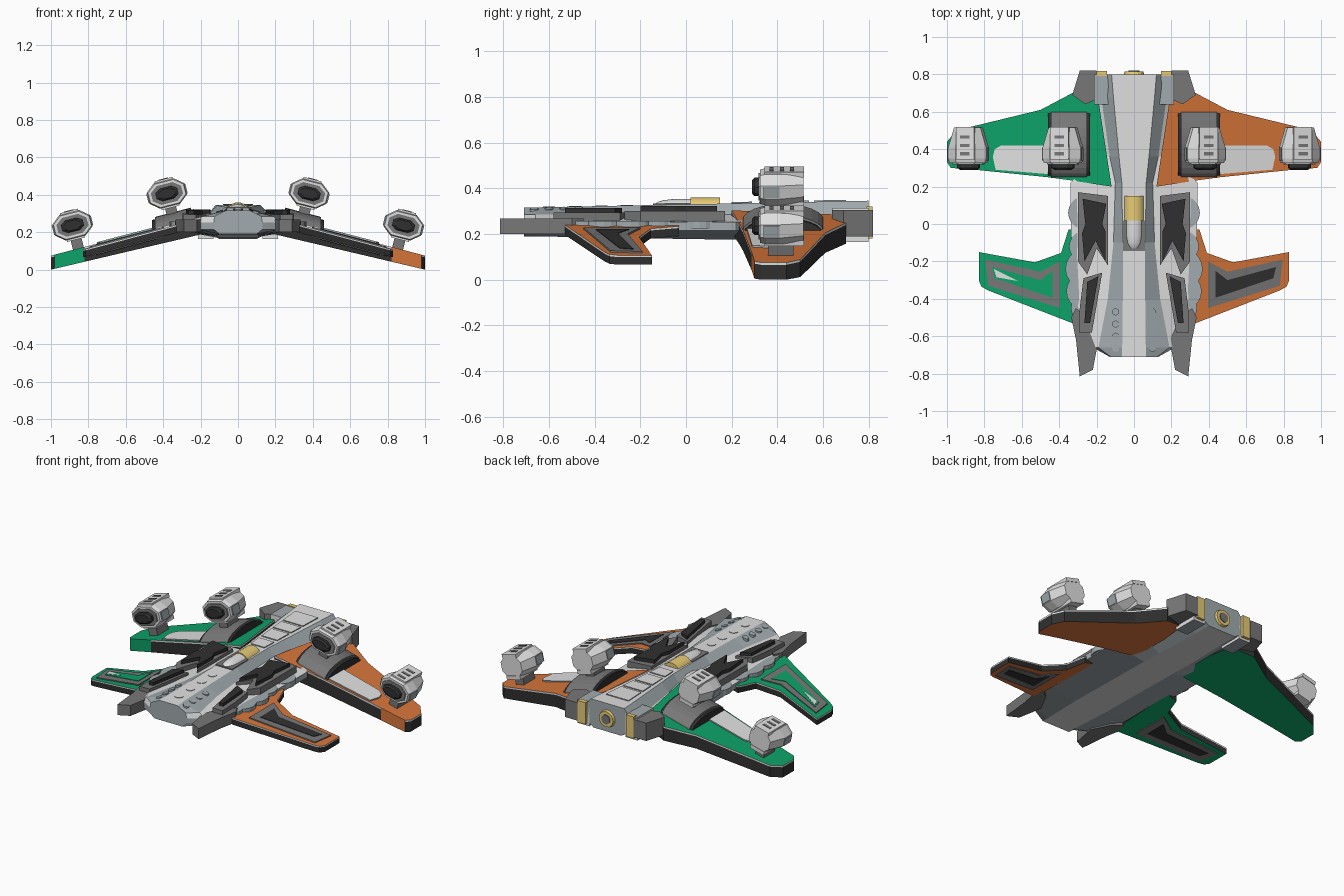
import bpy, bmesh, math
from mathutils import Matrix, Vector

if "Cube" in bpy.data.objects:
    bpy.data.objects.remove(bpy.data.objects["Cube"])

COL = {"light_grey": (.74, .75, .74), "blue_grey": (.36, .41, .43), "dark_grey": (.185, .185, .187),
       "black": (.03, .03, .031), "green": (.004, .36, .14), "orange": (.68, .18, .043),
       "yellow": (.80, .60, .18)}
MATS = {}
for k, c in COL.items():
    MATS[k] = bpy.data.materials.new(k)
    MATS[k].diffuse_color = (*c, 1)


def build(name, verts, faces, mats, M=None, smooth=False):
    """Mesh object from points, faces and one colour name per face."""
    bm = bmesh.new()
    vs = [bm.verts.new(M @ Vector(v) if M else v) for v in verts]
    names = list(dict.fromkeys(mats))
    for f, m in zip(faces, mats):
        face = bm.faces.new([vs[i] for i in f])
        face.material_index = names.index(m)
        face.smooth = smooth and len(f) == 4
    bmesh.ops.recalc_face_normals(bm, faces=bm.faces)
    me = bpy.data.meshes.new(name)
    bm.to_mesh(me)
    bm.free()
    for n in names:
        me.materials.append(MATS[n])
    ob = bpy.data.objects.new(name, me)
    bpy.context.collection.objects.link(ob)
    return ob


def prism(name, pts, zb, zt, top, side=None, bottom=None, s=1, M=None):
    """Plan outline extruded between two heights (numbers or functions of x, y)."""
    side = side or top
    fb = zb if callable(zb) else (lambda x, y: zb)
    ft = zt if callable(zt) else (lambda x, y: zt)
    n = len(pts)
    verts = [(s * x, y, fb(x, y)) for x, y in pts] + [(s * x, y, ft(x, y)) for x, y in pts]
    faces = [tuple(range(n)), tuple(range(n, 2 * n))]
    mats = [bottom or top, top]
    for i in range(n):
        j = (i + 1) % n
        faces.append((i, j, n + j, n + i))
        mid = ((pts[i][0] + pts[j][0]) / 2, (pts[i][1] + pts[j][1]) / 2)
        mats.append(side(*mid) if callable(side) else side)
    return build(name, verts, faces, mats, M)


def loft(name, rings, mats, cap, M=None, smooth=False):
    """Skin between equal rings; mats gives a colour per segment."""
    n = len(rings[0])
    verts = [p for r in rings for p in r]
    faces, fm = [], []
    for k in range(len(rings) - 1):
        for i in range(n):
            j = (i + 1) % n
            faces.append((k * n + i, k * n + j, k * n + n + j, k * n + n + i))
            fm.append(mats[i % len(mats)])
    faces += [tuple(range(n)), tuple(range(len(verts) - n, len(verts)))]
    return build(name, verts, faces, fm + [cap, cap], M, smooth)


def rect(x0, x1, y0, y1):
    return [(x0, y0), (x1, y0), (x1, y1), (x0, y1)]


def circle(cx, cy, r, n=20):
    return [(cx + r * math.cos(2 * math.pi * i / n), cy + r * math.sin(2 * math.pi * i / n)) for i in range(n)]


def spine(y, d=0):
    return .33 + .02 * y + d


# Hull: y, keel half width, keel z, side, knee, spine half width
stations = [(-.71, .10, .19, .13, .125, .065), (-.66, .10, .19, .22, .19, .063), (-.40, .11, .185, .32, .14, .06),
            (-.10, .11, .18, .335, .11, .06), (.22, .11, .175, .34, .10, .065), (.36, .11, .17, .20, .13, .08),
            (.68, .10, .165, .19, .175, .11), (.80, .10, .165, .17, .165, .12)]
rings = []
for y, bw, zb, sw, kw, tw in stations:
    half = [(bw, zb), (sw, .215), (sw, .252), (kw, .285), (tw, spine(y))]
    rings.append([(x, y, z) for x, z in half] + [(-x, y, z) for x, z in reversed(half)])
seg = ["blue_grey", "blue_grey", "light_grey", "blue_grey"]
loft("hull", rings, seg + ["light_grey"] + seg[::-1] + ["light_grey"], "blue_grey")

# Spine panels and round hatches
for y0, y1 in ((.56, .70), (.45, .54), (.32, .43), (.20, .29)):
    w0, w1 = .035 + .065 * y0, .035 + .065 * y1
    prism("spine_panel", [(-w0, y0), (w0, y0), (w1, y1), (-w1, y1)], .31,
          lambda x, y: spine(y, .006), "light_grey", "blue_grey")
for y in (-.26, -.37, -.485, -.60):
    prism("spine_hatch", circle(0, y, .027), .30, lambda x, y: spine(y, .003), "light_grey", "blue_grey")

# Cockpit: well, band and smooth canopy
prism("cockpit_well", rect(-.06, .06, -.145, .02), .30, .334, "dark_grey")


def round_ring(y, r, cz=.30, n=24):
    return [(x, y, z) for x, z in circle(0, cz, r, n)]


loft("cockpit_band", [round_ring(.02, .06), round_ring(.15, .06)], ["yellow"], "yellow", smooth=True)
loft("canopy", [round_ring(y, r) for y, r in ((.02, .054), (-.06, .053), (-.10, .048), (-.125, .04), (-.14, .028))],
     ["light_grey"], "light_grey", smooth=True)

# Exhaust nozzle
loft("exhaust_ring", [round_ring(.78, .06, .25, 16), round_ring(.815, .05, .25, 16)], ["yellow"], "yellow")
loft("exhaust_core", [round_ring(.80, .03, .25, 16), round_ring(.82, .03, .25, 16)], ["dark_grey"], "dark_grey")

# Wing surface heights
rear_t = lambda x, y, d=0: .075 + (1 - x) * .26 + d
rear_b = lambda x, y: (1 - x) * .235
front_t = lambda x, y, d=0: .107 + (.83 - x) * .265 + d
front_b = lambda x, y, d=0: .066 + (.83 - x) * .26 + d


def lift(f, d):
    return lambda x, y: f(x, y, d)


REAR = [(.12, .20), (.35, .235), (.46, .25), (.82, .287), (.98, .30), (1, .33), (1, .44), (.95, .50),
        (.83, .53), (.50, .61), (.33, .70), (.19, .66)]
REAR_PLATE = [(.40, .262), (.74, .29), (.755, .36), (.745, .40), (.71, .42), (.40, .42)]
FRONT = [(.30, -.53), (.33, -.53), (.78, -.355), (.815, -.335), (.83, -.30), (.83, -.15), (.53, -.205),
         (.39, -.155), (.35, -.03), (.28, -.03)]
INSET = [(.395, -.20), (.50, -.255), (.795, -.19), (.78, -.33), (.395, -.45)]
INSET_IN = [(.435, -.25), (.50, -.30), (.76, -.23), (.745, -.29), (.435, -.395)]
PLATE_A = [(.14, .15), (.30, .17), (.30, -.20), (.25, -.27), (.20, -.13), (.14, -.22)]
DARK_A = [(.148, .108), (.275, .135), (.26, .0), (.278, -.05), (.265, -.20), (.205, -.09), (.152, -.20),
          (.152, -.04), (.17, .0)]
PLATE_B = [(.17, -.26), (.27, -.29), (.29, -.45), (.295, -.58), (.225, -.58)]
DARK_B = [(.19, -.28), (.25, -.31), (.265, -.53), (.235, -.53)]
RAIL = [(.31, -.45), (.335, -.50), (.31, -.62), (.29, -.815), (.22, -.78), (.19, -.62), (.25, -.50)]
REAR_BLOCK = [(.33, .69), (.29, .82), (.20, .82), (.17, .68), (.26, .64)]
OCT = [(.104, .03), (.055, .07), (-.055, .07), (-.104, .03), (-.104, -.03), (-.055, -.07), (.055, -.07), (.104, -.03)]


def oct_ring(y, kx, kz):
    return [(x * kx, y, z * kz) for x, z in OCT]


def pod(tag, s, x, z):
    """Tilted eight-sided gun pod on a strut."""
    M = Matrix.Translation((s * x, 0, z)) @ Matrix.Rotation(s * .25, 4, 'Y')
    loft(tag + "_pod_body", [oct_ring(*r) for r in ((.325, .94, .92), (.35, 1, 1), (.41, 1, 1), (.515, .7, .92))],
         ["light_grey"], "light_grey", M)
    loft(tag + "_pod_collar", [oct_ring(.318, .80, .74), oct_ring(.34, .80, .74)], ["blue_grey"], "dark_grey", M)
    loft(tag + "_pod_muzzle", [oct_ring(.29, .42, .36), oct_ring(.30, .58, .48), oct_ring(.33, .58, .48)],
         ["black"], "black", M)
    for a in (1, -1):
        prism(tag + "_pod_cover", rect(-.05, .05, .345, .518), a * .055, a * .079, "light_grey", M=M)
        prism(tag + "_pod_cheek", rect(a * .075, a * .108, .34, .41), -.026, .026, "blue_grey", M=M)
    for y in (.375, .42, .465):
        prism(tag + "_pod_slot", rect(-.026, .026, y - .009, y + .009), .076, .082, "dark_grey", M=M)
    prism(tag + "_pod_strut", rect(-.03, .03, .36, .47), -.16, -.055, "dark_grey", M=M)


def arch(tag, s, x0, x1, ry, rz, mat):
    """Curved band over the rear wing."""
    prof = [(.425 + ry * math.cos(math.pi * i / 12), rz * math.sin(math.pi * i / 12)) for i in range(13)]
    loft(tag, [[(s * x, y, rear_t(x, y, z - .01)) for y, z in prof] for x in (x0, x1)], [mat], mat)


for s, tag, paint in ((-1, "left", "green"), (1, "right", "orange")):
    # Rear wing: dark core, light trim line, painted skin
    edge = lambda x, y: paint if x > .82 and y < .31 else "black"
    prism(tag + "_rear_wing", REAR, rear_b, lift(rear_t, -.010), paint, edge, paint, s)
    trim = lambda x, y: paint if x > .82 and y < .31 else "light_grey"
    prism(tag + "_rear_wing_skin", REAR, lift(rear_t, -.010), rear_t, paint, trim, paint, s)
    prism(tag + "_rear_wing_plate", REAR_PLATE, lift(rear_t, -.005), lift(rear_t, .008), "light_grey", "blue_grey", s=s)
    arch(tag + "_arch_rim", s, .235, .46, .170, .060, "black")
    arch(tag + "_arch_band", s, .25, .445, .178, .072, "dark_grey")
    pod(tag + "_inner", s, .38, .407)
    pod(tag + "_outer", s, .885, .237)
    # Front wing with inset panels on both faces
    prism(tag + "_front_wing", FRONT, front_b, lift(front_t, -.008), paint, "black", paint, s)
    prism(tag + "_front_wing_skin", FRONT, lift(front_t, -.008), front_t, paint, "light_grey", paint, s)
    prism(tag + "_front_panel", INSET, front_t, lift(front_t, .007), "dark_grey", s=s)
    prism(tag + "_front_panel_core", INSET_IN, front_t, lift(front_t, .010), "green" if s < 0 else "black", s=s)
    prism(tag + "_under_panel", INSET, lift(front_b, -.005), front_b, "dark_grey", s=s)
    prism(tag + "_under_panel_core", INSET_IN, lift(front_b, -.008), front_b, "black", s=s)
    # Hull side plates, rails and scalloped guards
    prism(tag + "_mid_plate", PLATE_A, .25, .300, "dark_grey", s=s)
    prism(tag + "_mid_vent", DARK_A, .29, .322, "black", s=s)
    prism(tag + "_fore_plate", PLATE_B, .25, .295, "dark_grey", s=s)
    prism(tag + "_fore_vent", DARK_B, .29, .315, "black", s=s)
    prism(tag + "_rail", RAIL, .20, .268, "dark_grey", s=s)
    for cy, r in ((.06, .09), (-.12, .085), (-.24, .105), (-.36, .10), (-.45, .075)):
        prism(tag + "_guard", circle(.262, cy, r), .222, .257, "blue_grey", s=s)
    for y in (-.47, -.535, -.60, -.665):
        prism(tag + "_nose_hatch", circle(.098, y, .019, 12), .27,
              lambda x, y: spine(y, .005) - (x - .062) * .27, "blue_grey", s=s)
    # Tail block and yellow thruster plate
    prism(tag + "_tail_block", REAR_BLOCK, .19, .305, "dark_grey", s=s)
    prism(tag + "_tail_box", rect(.13, .215, .64, .80), .165, .315, "blue_grey", "light_grey", "blue_grey", s)
    prism(tag + "_thruster_plate", rect(.145, .20, .79, .818), .18, .32, "yellow", s=s)

# Light sliver on the left front panel
prism("left_panel_sliver", [(.75, -.24), (.735, -.285), (.62, -.305)], front_t, lift(front_t, .012), "light_grey", s=-1)

for m in bpy.data.materials:
    if m.users and not m.is_grease_pencil:
        m.use_nodes = True
        m.node_tree.nodes["Principled BSDF"].inputs["Base Color"].default_value = m.diffuse_color
